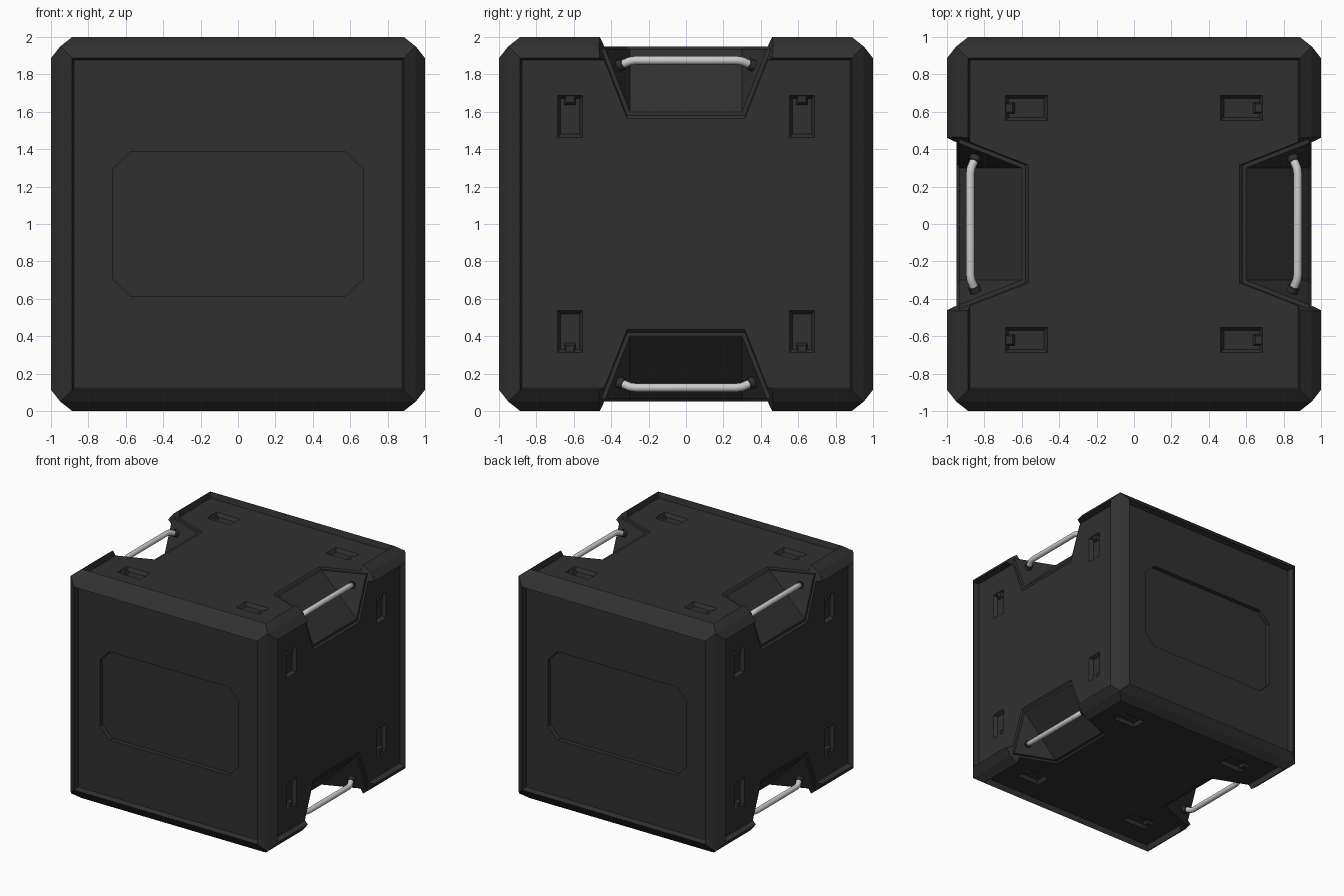
import bpy, bmesh, math
from itertools import product

if "Cube" in bpy.data.objects:
    bpy.data.objects.remove(bpy.data.objects["Cube"])


def material(name, v):
    m = bpy.data.materials.new(name)
    m.diffuse_color = (v, v, v, 1)
    m.use_nodes = True
    m.node_tree.nodes["Principled BSDF"].inputs["Base Color"].default_value = m.diffuse_color
    return m


black = material("black_shell", 0.03)
steel = material("grey_steel", 0.6)
SIGNS = list(product((-1, 1), (-1, 1)))
CENTRE = 1.0  # everything is built about the cube centre, then lifted


def make(name, bm, mat):
    bmesh.ops.recalc_face_normals(bm, faces=bm.faces[:])
    bmesh.ops.dissolve_limit(bm, angle_limit=0.01, verts=bm.verts[:], edges=bm.edges[:])
    me = bpy.data.meshes.new(name)
    bm.to_mesh(me)
    bm.free()
    ob = bpy.data.objects.new(name, me)
    bpy.context.collection.objects.link(ob)
    me.materials.append(mat)
    ob.location.z = CENTRE
    return ob


def hull(bm, pts):
    """Add the convex solid around some points."""
    vs = [bm.verts.new(p) for p in pts]
    bmesh.ops.convex_hull(bm, input=vs)


def cut(ob, cutter):
    cutter.hide_render = True
    mod = ob.modifiers.new("cut", 'BOOLEAN')
    mod.operation = 'DIFFERENCE'
    mod.solver = 'EXACT'
    mod.object = cutter
    bpy.context.view_layer.objects.active = ob
    bpy.ops.object.modifier_apply(modifier=mod.name)
    bpy.data.objects.remove(cutter)


def edge_notches(bm, depth, half):
    """Diagonal wedges with flared ends on the four edges along y."""
    for sx, sz in SIGNS:
        pts = []
        for s, t, sy in product((depth, 2.3), (-0.62, 0.62), (-1, 1)):
            h = half + 0.393 * (s - depth)
            pts.append((sx * (s + t) / 2, sy * h, sz * (s - t) / 2))
        hull(bm, pts)


def side_pieces(bm, layers):
    """Tapered blocks near the corners of the side, top and bottom panels.
    Each layer: (distance from centre, half width, inner end, outer end)."""
    for swap, sn, sy, sw in product((False, True), (-1, 1), (-1, 1), (-1, 1)):
        pts = []
        for n, hw, a, b in layers:
            for y, w in product((0.62 - hw, 0.62 + hw), (a, b)):
                p = (sn * n, sy * y, sw * w)
                pts.append((p[2], p[1], p[0]) if swap else p)
        hull(bm, pts)


# Shell: cube whose faces rise to a bevelled frame and drop to a sunk panel
bm = bmesh.new()
bmesh.ops.create_cube(bm, size=1.9)
panels = bm.faces[:]
bmesh.ops.inset_individual(bm, faces=panels, thickness=0.09, depth=0.05)
bmesh.ops.inset_individual(bm, faces=panels, thickness=0.015, depth=-0.05)
shell = make("crate_shell", bm, black)

# Shallow border around each handle notch
bm = bmesh.new()
edge_notches(bm, 1.515, 0.315)
border = make("border_cutter", bm, black)
bm = bmesh.new()
bmesh.ops.create_cube(bm, size=2 * 0.935)
cut(border, make("border_core", bm, black))
cut(shell, border)

# Handle notches, latch pockets and the octagonal front and back recesses
bm = bmesh.new()
edge_notches(bm, 1.535, 0.30)
side_pieces(bm, [(0.96, 0.073, 0.457, 0.693), (0.92, 0.05, 0.48, 0.67)])
outline = [(0.67, 0.29), (0.575, 0.385)]
for sy in (-1, 1):
    hull(bm, [(sx * x, sy * y, sz * z) for sx, sz in SIGNS
              for x, z in outline for y in (0.91, 0.99)])
cut(shell, make("recess_cutter", bm, black))

# Small catches at the outer end of each latch pocket
bm = bmesh.new()
side_pieces(bm, [(0.915, 0.03, 0.635, 0.69), (0.945, 0.022, 0.65, 0.69)])
make("latch_catches", bm, black)


def rod(name, pts, radius, mat):
    cu = bpy.data.curves.new(name, 'CURVE')
    cu.dimensions = '3D'
    cu.bevel_depth = radius
    cu.bevel_resolution = 4
    cu.use_fill_caps = True
    sp = cu.splines.new('POLY')
    sp.points.add(len(pts) - 1)
    for q, p in zip(sp.points, pts):
        q.co = (*p, 1)
    ob = bpy.data.objects.new(name, cu)
    bpy.context.collection.objects.link(ob)
    cu.materials.append(mat)
    ob.location.z = CENTRE
    bpy.ops.object.select_all(action='DESELECT')
    ob.select_set(True)
    bpy.context.view_layer.objects.active = ob
    bpy.ops.object.convert(target='MESH')
    bpy.ops.object.shade_smooth_by_angle(angle=math.radians(40))


# Carry handles: bent bar with a dark socket at each end
half_bar = [(0.37, 0.842), (0.33, 0.858), (0.30, 0.871), (0.27, 0.875)]
path = half_bar + [(-y, d) for y, d in reversed(half_bar)]
for i, (sx, sz) in enumerate(SIGNS):
    rod(f"handle_bar_{i}", [(sx * d, y, sz * d) for y, d in path], 0.023, steel)
    for sy in (-1, 1):
        rod(f"handle_socket_{i}_{'near' if sy < 0 else 'far'}",
            [(sx * d, sy * y, sz * d) for y, d in ((0.335, 0.856), (0.40, 0.83))],
            0.031, black)
